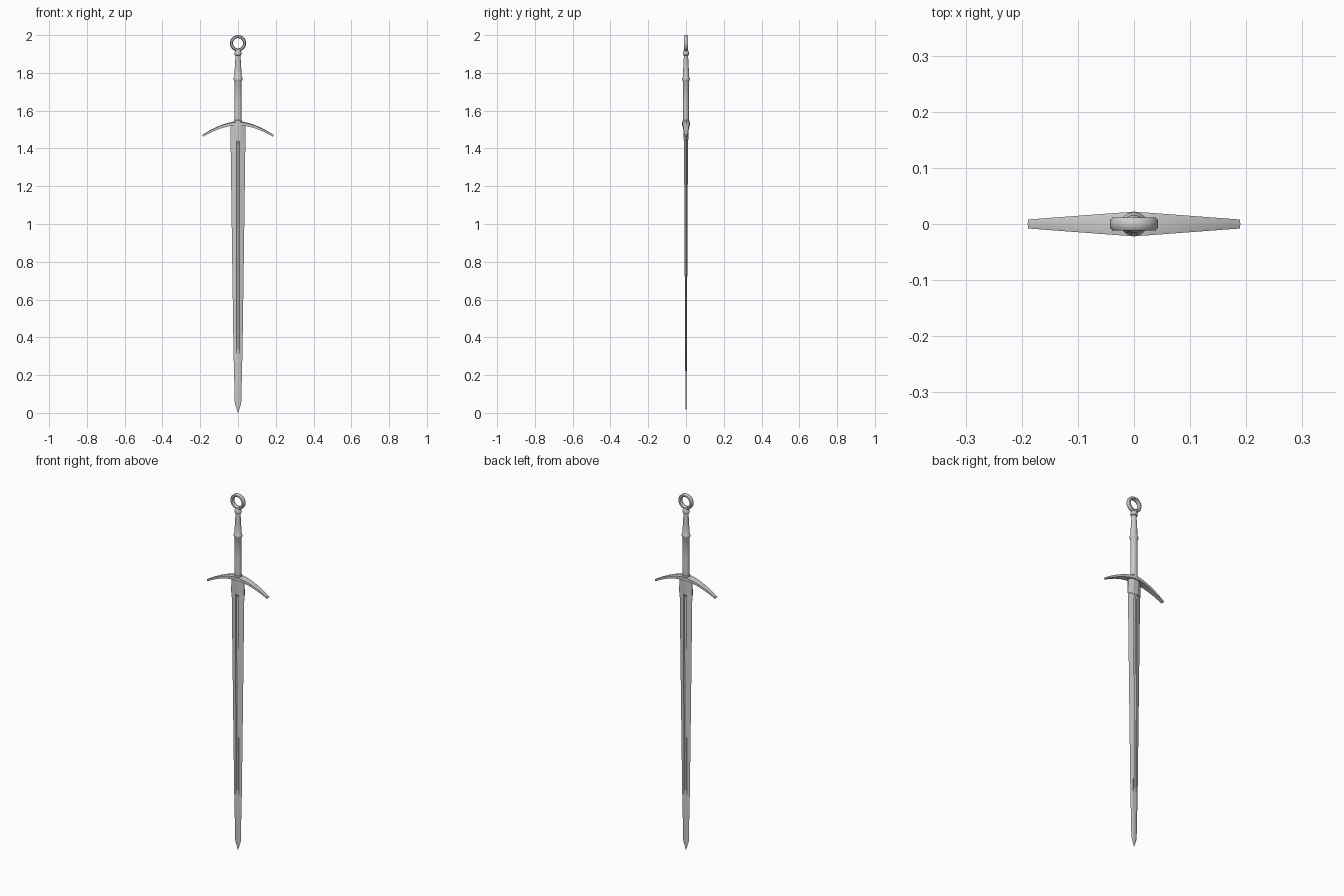
import bpy, bmesh, math
from math import sin, cos, pi

if "Cube" in bpy.data.objects:
    bpy.data.objects.remove(bpy.data.objects["Cube"])


def loft(name, loops, smooth=30):
    """Skin a list of equal-length closed loops and cap both ends."""
    bm = bmesh.new()
    rows = [[bm.verts.new(p) for p in loop] for loop in loops]
    n = len(rows[0])
    for a, b in zip(rows, rows[1:]):
        for i in range(n):
            j = (i + 1) % n
            bm.faces.new((a[i], a[j], b[j], b[i]))
    bm.faces.new(rows[0])
    bm.faces.new(rows[-1])
    bmesh.ops.remove_doubles(bm, verts=bm.verts, dist=1e-6)
    bmesh.ops.recalc_face_normals(bm, faces=bm.faces)
    me = bpy.data.meshes.new(name)
    bm.to_mesh(me)
    bm.free()
    ob = bpy.data.objects.new(name, me)
    bpy.context.collection.objects.link(ob)
    finish(ob, smooth)
    return ob


def finish(ob, angle):
    bpy.ops.object.select_all(action='DESELECT')
    ob.select_set(True)
    bpy.context.view_layer.objects.active = ob
    bpy.ops.object.shade_smooth_by_angle(angle=math.radians(angle))


# Blade: z, half width, half thickness, fuller floor (fraction of thickness)
def blade_loop(z, w, t, floor):
    f = min(0.009, w * 0.4)
    half = [(w, 0), (f, t), (f * 0.6, t * floor), (-f * 0.6, t * floor), (-f, t)]
    return [(x, y, z) for x, y in half] + [(-x, -y, z) for x, y in half]


blade = [(0.0, 0.0005, 0.0004, 1), (0.05, 0.017, 0.003, 1), (0.315, 0.0235, 0.0045, 1),
         (0.335, 0.024, 0.0047, 0.4), (0.9, 0.032, 0.0075, 0.4), (1.425, 0.039, 0.0105, 0.4),
         (1.44, 0.039, 0.0105, 1), (1.53, 0.039, 0.011, 1)]
loft("blade", [blade_loop(*s) for s in blade], 15)


# Sleeve over the top of the blade
def sleeve_loop(z, w, t):
    half = [(w, -0.003), (w, 0.003), (w * 0.35, t), (-w * 0.35, t), (-w, 0.003)]
    return [(x, y, z) for x, y in half] + [(-w, -0.003, z), (-w * 0.35, -t, z), (w * 0.35, -t, z)]


loft("blade_sleeve", [sleeve_loop(1.44, 0.041, 0.0115), sleeve_loop(1.53, 0.038, 0.016)], 15)

# Drooping crossguard, tapering toward both tips
guard = []
for i in range(-8, 9):
    u = i / 8
    x, z = 0.187 * u, 1.533 - 0.066 * abs(u) ** 1.75
    slope = -0.066 * 1.75 * abs(u) ** 0.75 / 0.187 * (1 if u > 0 else -1)
    a = math.atan(slope)
    d, h = 0.022 - 0.014 * abs(u), 0.011 - 0.006 * abs(u)
    guard.append([(x - sin(a) * k, y, z + cos(a) * k)
                  for y, k in [(-d, -h), (d, -h), (d, h * 0.6), (0, h), (-d, h * 0.6)]])
loft("crossguard", guard, 30)

# Grip with middle band and top collar: z, radius in x
grip = [(1.53, 0.023), (1.547, 0.022), (1.55, 0.0185), (1.65, 0.0185), (1.755, 0.0185),
        (1.76, 0.022), (1.768, 0.0245), (1.776, 0.022), (1.782, 0.0185), (1.83, 0.017),
        (1.885, 0.0135), (1.892, 0.0135), (1.895, 0.018), (1.905, 0.019), (1.913, 0.016), (1.92, 0.013)]
loft("grip", [[(r * cos(2 * pi * k / 24), r * 0.85 * sin(2 * pi * k / 24), z) for k in range(24)]
              for z, r in grip], 35)

# Ring pommel with rounded-rectangle section
section = [(0.027, -0.007), (0.0305, -0.0115), (0.0385, -0.0115), (0.043, -0.006),
           (0.043, 0.006), (0.0385, 0.0115), (0.0305, 0.0115), (0.027, 0.007)]
ring = []
for k in range(33):
    a = 2 * pi * k / 32
    ring.append([(r * cos(a), y, 1.957 + r * sin(a)) for r, y in section])
pommel = loft("ring_pommel", ring[:-1] + [ring[0]], 50)
# drop the end caps inside the closed ring
bm = bmesh.new()
bm.from_mesh(pommel.data)
bmesh.ops.delete(bm, geom=[f for f in bm.faces if len(f.verts) > 4], context='FACES_ONLY')
bm.to_mesh(pommel.data)
bm.free()
